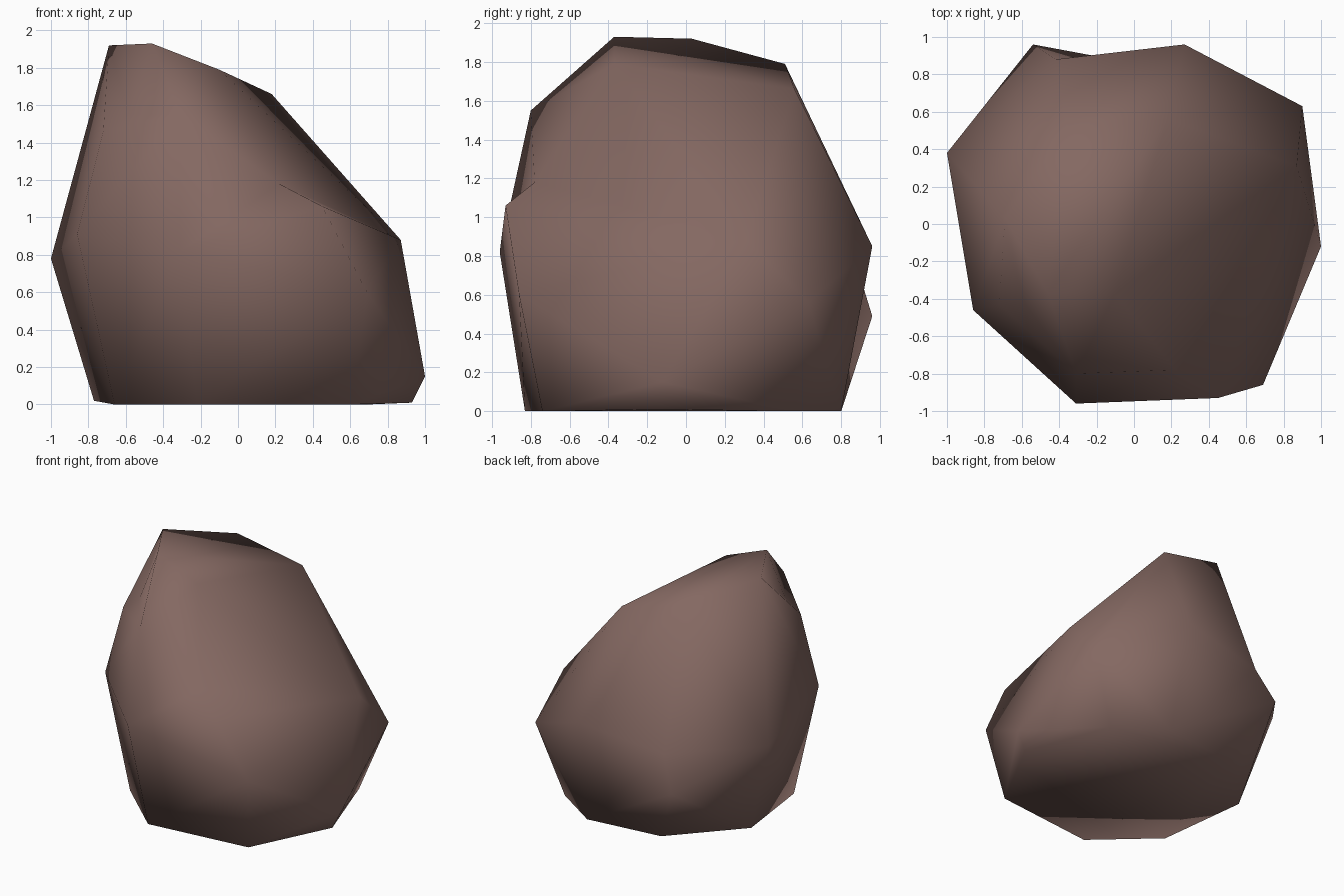
import bpy, bmesh
from mathutils import Vector

if "Cube" in bpy.data.objects:
    bpy.data.objects.remove(bpy.data.objects["Cube"])

# Rock corners, ring by ring from the ground up
foot = [(-0.22, -0.83, 0), (0.61, -0.74, 0), (0.93, -0.13, 0.01), (0.69, 0.555, 0),
        (0.32, 0.80, 0), (-0.29, 0.73, 0), (-0.77, 0.27, 0.02), (-0.66, -0.43, 0)]
belly = [(1.0, -0.12, 0.15), (0.90, 0.63, 0.56), (0.69, -0.86, 0.60), (-0.31, -0.96, 0.82),
         (-0.86, -0.46, 0.91), (-1.0, 0.38, 0.78), (-0.54, 0.96, 0.49), (0.27, 0.96, 0.85)]
shoulder = [(0.45, -0.93, 1.06), (0.87, 0.31, 0.88),
            (-0.31, -0.80, 1.55), (-0.72, -0.43, 1.46)]
crown = [(-0.46, -0.37, 1.93), (-0.69, 0.03, 1.92), (-0.36, 0.51, 1.79),
         (0.18, 0.56, 1.66), (-0.10, -0.37, 1.79)]

# Wrap the corners in a faceted hull
bm = bmesh.new()
for p in foot + belly + shoulder + crown:
    bm.verts.new(p)
bmesh.ops.convex_hull(bm, input=bm.verts[:])
loose = [v for v in bm.verts if not v.link_faces]
bmesh.ops.delete(bm, geom=loose, context='VERTS')
bmesh.ops.triangulate(bm, faces=bm.faces[:])


def hollow(point, ring):
    """Replace the hull faces spanned by the ring with a fan to a sunken corner."""
    def on_ring(v):
        return any((v.co - Vector(p)).length < 0.001 for p in ring)
    old = [f for f in bm.faces if all(on_ring(v) for v in f.verts)]
    rim = [tuple(e.verts) for f in old for e in f.edges
           if sum(g in old for g in e.link_faces) == 1]
    bmesh.ops.delete(bm, geom=old, context='FACES')
    tip = bm.verts.new(point)
    for a, b in rim:
        bm.faces.new((a, b, tip))


# Chipped hollows: back, left shoulder, front ledge
hollow((-0.42, 0.88, 0.75), [belly[5], belly[6], belly[7], crown[2], foot[4]])
hollow((-0.58, -0.43, 1.555), [shoulder[3], crown[0], crown[1], shoulder[2]])
hollow((0.22, -0.78, 1.18), [shoulder[0], shoulder[2], belly[3], crown[4], shoulder[1]])

bmesh.ops.recalc_face_normals(bm, faces=bm.faces[:])
for f in bm.faces:
    f.smooth = True

mesh = bpy.data.meshes.new("rock")
bm.to_mesh(mesh)
bm.free()
rock = bpy.data.objects.new("rock", mesh)
bpy.context.collection.objects.link(rock)

# Stone colour
stone = bpy.data.materials.new("brown stone")
stone.diffuse_color = (0.232, 0.139, 0.121, 1)
stone.use_nodes = True
stone.node_tree.nodes["Principled BSDF"].inputs["Base Color"].default_value = stone.diffuse_color
mesh.materials.append(stone)
